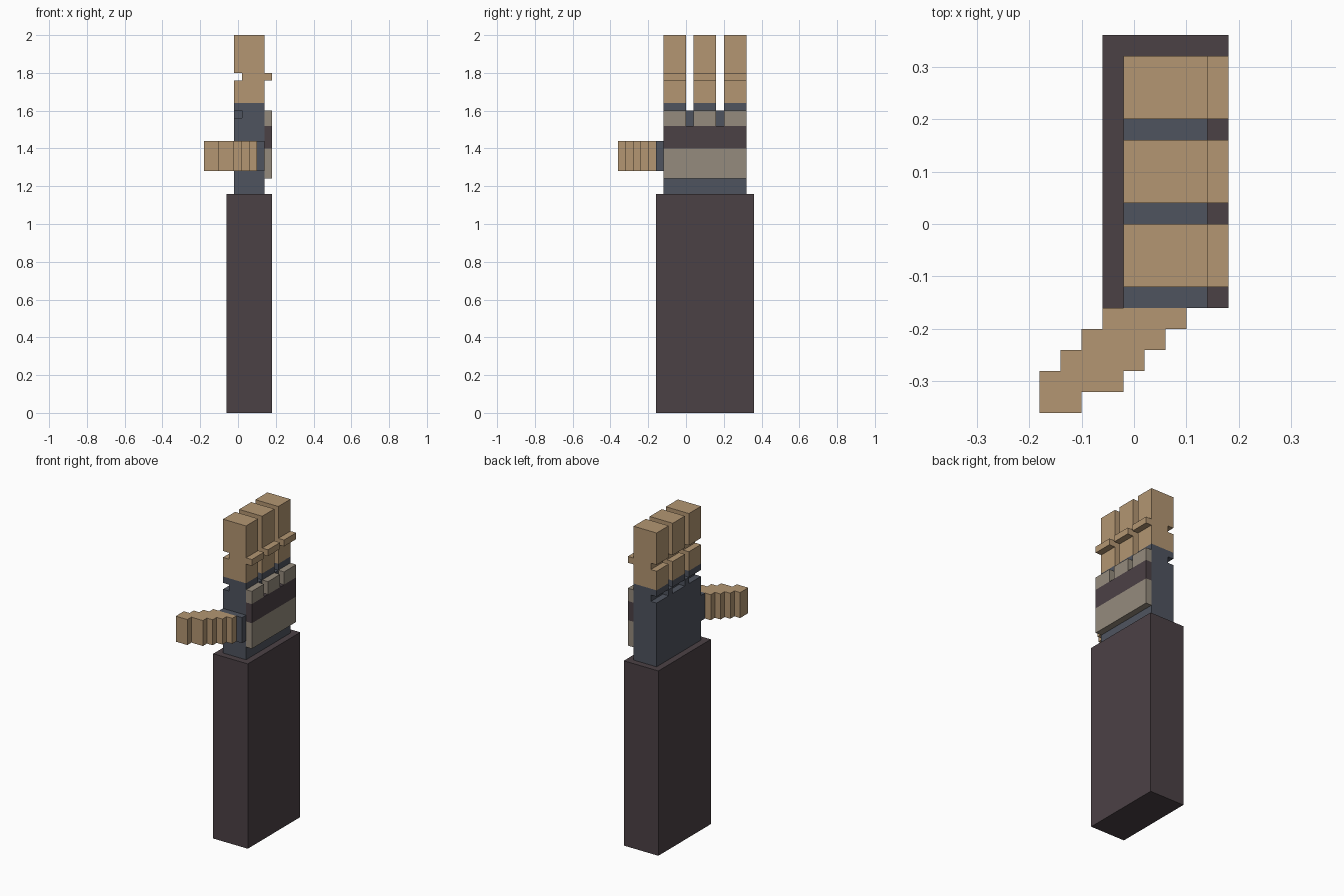
import bpy
import bmesh
from mathutils import Vector

cube = bpy.data.objects.get("Cube")
if cube:
    bpy.data.objects.remove(cube, do_unlink=True)


def linear(c):
    c /= 255
    return c / 12.92 if c <= 0.04045 else ((c + 0.055) / 1.055) ** 2.4


def material(name, *rgb):
    m = bpy.data.materials.new(name)
    col = (*[linear(c) for c in rgb], 1.0)
    m.diffuse_color = col
    m.use_nodes = True
    bsdf = next(n for n in m.node_tree.nodes if n.type == 'BSDF_PRINCIPLED')
    bsdf.inputs["Base Color"].default_value = col
    bsdf.inputs["Roughness"].default_value = 0.9
    return m


TAN = material("skin tan", 179, 150, 114)
SLATE = material("glove slate", 79, 84, 95)
DARK = material("sleeve dark", 75, 65, 69)
GREY = material("plate warm grey", 149, 139, 125)


def prism(name, points, offset, mat):
    """Extrude a closed 3D outline along an offset."""
    bm = bmesh.new()
    face = bm.faces.new([bm.verts.new(p) for p in points])
    ext = bmesh.ops.extrude_face_region(bm, geom=[face])
    verts = [v for v in ext["geom"] if isinstance(v, bmesh.types.BMVert)]
    bmesh.ops.translate(bm, verts=verts, vec=Vector(offset))
    bmesh.ops.recalc_face_normals(bm, faces=bm.faces)
    mesh = bpy.data.meshes.new(name)
    bm.to_mesh(mesh)
    bm.free()
    mesh.materials.append(mat)
    obj = bpy.data.objects.new(name, mesh)
    bpy.context.collection.objects.link(obj)
    return obj


def plan(name, outline, z0, z1, mat):
    """Outline in x, y raised from z0 to z1."""
    return prism(name, [(x, y, z0) for x, y in outline], (0, 0, z1 - z0), mat)


def box(name, x, y, z, mat):
    return plan(name, [(x[0], y[0]), (x[1], y[0]), (x[1], y[1]), (x[0], y[1])], *z, mat)


HAND_X, HAND_Y, PLATE_X = (-0.02, 0.14), (-0.12, 0.32), (0.14, 0.18)
FINGERS = [("front", -0.12, 0.0), ("middle", 0.04, 0.16), ("back", 0.20, 0.32)]

# Sleeve and palm
box("sleeve", (-0.06, 0.18), (-0.16, 0.36), (0, 1.16), DARK)
box("palm", HAND_X, HAND_Y, (1.16, 1.56), SLATE)

# Top layer of the palm, creased on the inner side under each finger
comb = [(0.14, 0.32), (0.14, -0.12)]
for i, (_, y0, y1) in enumerate(FINGERS):
    comb += [(0.02, y0), (0.02, y1)]
    if i < 2:
        comb += [(-0.02, y1), (-0.02, y1 + 0.04)]
plan("palm_crease", comb, 1.56, 1.60, SLATE)

# Plates on the back of the hand
box("hand_plate", PLATE_X, HAND_Y, (1.24, 1.40), GREY)
box("hand_band", PLATE_X, HAND_Y, (1.40, 1.52), DARK)

# Fingers: glove cuff, notched finger with outer joint ridge, knuckle plate
finger_profile = [(-0.02, 1.64), (0.14, 1.64), (0.14, 1.76), (0.18, 1.76),
                  (0.18, 1.80), (0.14, 1.80), (0.14, 2.0), (-0.02, 2.0),
                  (-0.02, 1.80), (0.02, 1.80), (0.02, 1.76), (-0.02, 1.76)]
for side, y0, y1 in FINGERS:
    box(side + "_finger_cuff", HAND_X, (y0, y1), (1.60, 1.64), SLATE)
    prism(side + "_finger", [(x, y0, z) for x, z in finger_profile], (0, y1 - y0, 0), TAN)
    box(side + "_knuckle_plate", PLATE_X, (y0, y1), (1.52, 1.60), GREY)

# Thumb: glove cuff and a stepped diagonal body
box("thumb_cuff", HAND_X, (-0.16, -0.12), (1.28, 1.44), SLATE)
left, right = [], []
for i in range(5):
    y0, y1 = -0.16 - 0.04 * i, -0.20 - 0.04 * i
    xl = max(-0.06 - 0.04 * i, -0.18)
    xr = 0.10 - 0.04 * i if i < 4 else -0.10
    if i < 4:
        left += [(xl, y0), (xl, y1 if i < 3 else -0.36)]
    right += [(xr, y0), (xr, y1)]
plan("thumb", left + right[::-1], 1.28, 1.44, TAN)
